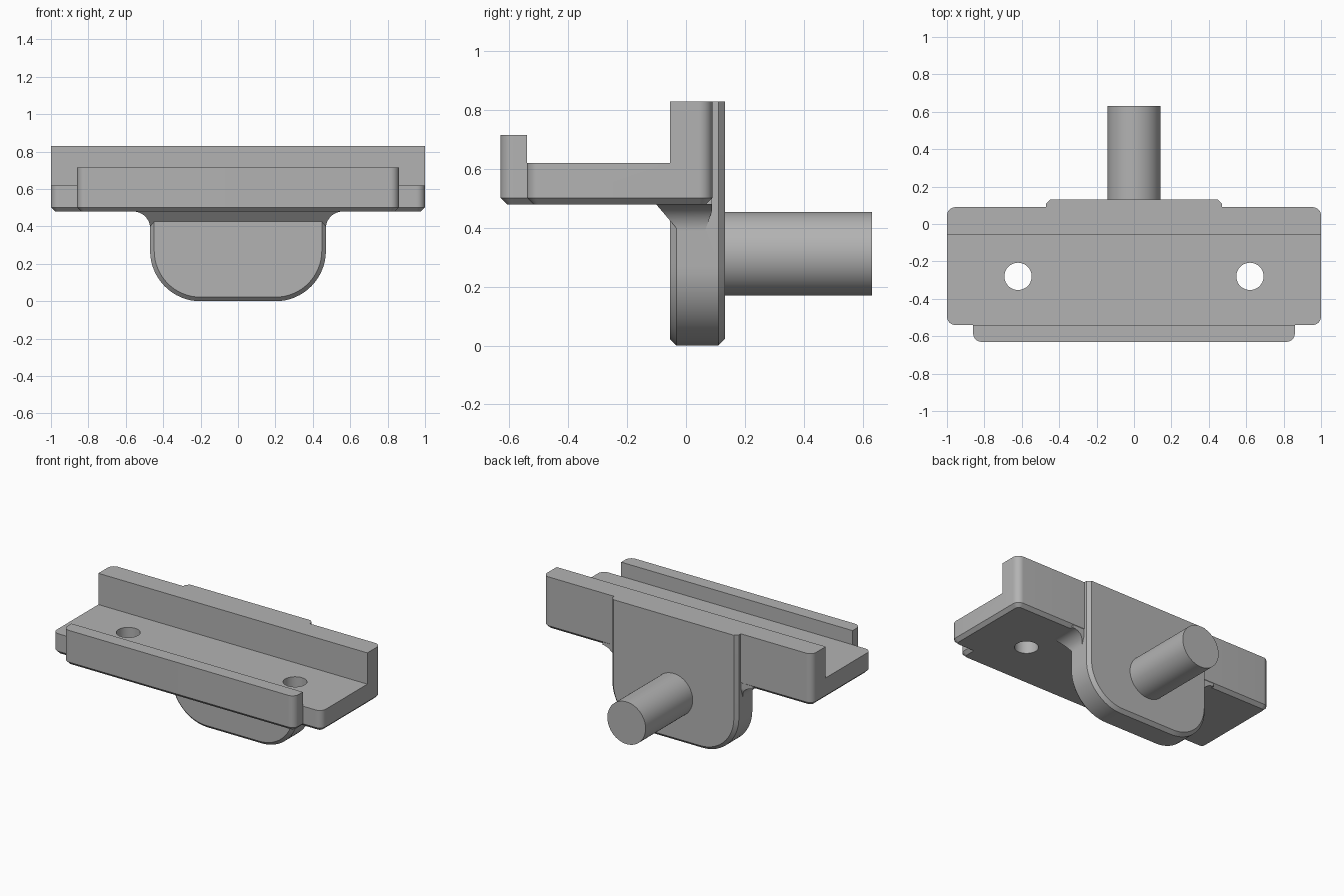
import bpy, bmesh
from math import sin, cos, pi
from mathutils import Vector

if "Cube" in bpy.data.objects:
    bpy.data.objects.remove(bpy.data.objects["Cube"])

grey = bpy.data.materials.new("plain grey")
grey.use_nodes = True
COLOUR = (0.45, 0.45, 0.45, 1)
grey.diffuse_color = COLOUR
grey.node_tree.nodes["Principled BSDF"].inputs["Base Color"].default_value = COLOUR


def outline(corners, inset=0, steps=10):
    """Counter-clockwise polygon (x, y, radius) inset and with rounded corners."""
    pts = [Vector(c[:2]) for c in corners]
    result = []
    for i, p in enumerate(pts):
        a = (p - pts[i - 1]).normalized()
        b = (pts[(i + 1) % len(pts)] - p).normalized()
        # all corners are square, so both edge normals move the corner
        p = p + inset * (Vector((-a.y, a.x)) + Vector((-b.y, b.x)))
        r = corners[i][2]
        if r == 0:
            result.append(p)
            continue
        r -= inset
        for k in range(steps + 1):
            t = k / steps * pi / 2
            result.append(p - a * r * (1 - sin(t)) + b * r * (1 - cos(t)))
    return result


def loft(name, rings):
    """Closed solid through rings of equal point count."""
    bm = bmesh.new()
    rows = [[bm.verts.new(p) for p in ring] for ring in rings]
    n = len(rows[0])
    for low, high in zip(rows, rows[1:]):
        for i in range(n):
            j = (i + 1) % n
            bm.faces.new((low[i], low[j], high[j], high[i]))
    bm.faces.new(rows[0][::-1])
    bm.faces.new(rows[-1])
    bmesh.ops.recalc_face_normals(bm, faces=bm.faces)
    mesh = bpy.data.meshes.new(name)
    bm.to_mesh(mesh)
    bm.free()
    mesh.materials.append(grey)
    obj = bpy.data.objects.new(name, mesh)
    bpy.context.collection.objects.link(obj)
    return obj


def flat(points, z):
    return [(p.x, p.y, z) for p in points]


def upright(points, y):
    return [(p.x, y, p.y) for p in points]


def circle(r, steps=64):
    return [Vector((r * cos(2 * pi * k / steps), r * sin(2 * pi * k / steps)))
            for k in range(steps)]


def combine(target, other, operation):
    mod = target.modifiers.new(operation, "BOOLEAN")
    mod.object, mod.operation, mod.solver = other, operation, "EXACT"
    bpy.context.view_layer.objects.active = target
    bpy.ops.object.modifier_apply(modifier=mod.name)
    bpy.data.objects.remove(other)


BACK, STEP, FRONT, LIP = 0.09, -0.54, -0.63, 0.86
WALL = -0.055
FLOOR, DECK, TOP, BEVEL = 0.48, 0.62, 0.83, 0.022

# Shelf with chamfered underside
shelf_plan = [(-LIP, FRONT, .045), (LIP, FRONT, .045), (LIP, STEP, 0),
              (1, STEP, .045), (1, BACK, .045), (-1, BACK, .045),
              (-1, STEP, .045), (-LIP, STEP, 0)]
bracket = loft("bracket_body", [flat(outline(shelf_plan, BEVEL), FLOOR),
                                flat(outline(shelf_plan), FLOOR + BEVEL),
                                flat(outline(shelf_plan), DECK)])

# Front lip and rear wall
lip_plan = outline([(-LIP, FRONT, .045), (LIP, FRONT, .045), (LIP, STEP, 0), (-LIP, STEP, 0)])
wall_plan = outline([(-1, WALL, 0), (1, WALL, 0), (1, BACK, .045), (-1, BACK, .045)])
lip = loft("front_lip", [flat(lip_plan, DECK), flat(lip_plan, 0.715)])
wall = loft("rear_wall", [flat(wall_plan, DECK), flat(wall_plan, TOP)])

# Hanging tongue with chamfered rim and level top
def tongue_ring(y, inset):
    top = TOP + inset
    shape = [(-.47, 0, .27), (.47, 0, .27), (.47, top, 0), (-.47, top, 0)]
    return upright(outline(shape, inset, 16), y)

tongue = loft("tongue", [tongue_ring(WALL, BEVEL), tongue_ring(WALL + BEVEL, 0),
                         tongue_ring(0.11, 0), tongue_ring(0.132, BEVEL)])

# Flared gusset where the tongue meets the shelf
rows = []
for k in range(13):
    angle = k / 12 * pi / 2
    x, z = 0.56 - 0.09 * cos(angle), 0.39 + 0.09 * sin(angle)
    near, far = -0.025 - (z - 0.39) * 0.85, min(0.088, 0.065 + (z - 0.39) * 0.35)
    rows.append([(-x, near, z), (x, near, z), (x, far, z), (-x, far, z)])
rows.append([(px, py, 0.52) for px, py, pz in rows[-1]])
gusset = loft("gusset", rows)

for part in (lip, wall, tongue, gusset):
    combine(bracket, part, "UNION")

# Screw holes through the shelf
for side in (-1, 1):
    ring = [p + Vector((side * 0.62, -0.28)) for p in circle(0.073, 40)]
    combine(bracket, loft("hole_cutter", [flat(ring, 0.3), flat(ring, 0.8)]), "DIFFERENCE")

# Rear peg
peg_ring = [p + Vector((0, 0.312)) for p in circle(0.142)]
peg = loft("rear_peg", [upright(peg_ring, 0.12), upright(peg_ring, 0.632)])

bpy.ops.object.select_all(action="DESELECT")
for obj in (bracket, peg):
    obj.select_set(True)
bpy.context.view_layer.objects.active = bracket
bpy.ops.object.shade_smooth_by_angle(angle=pi / 6)
